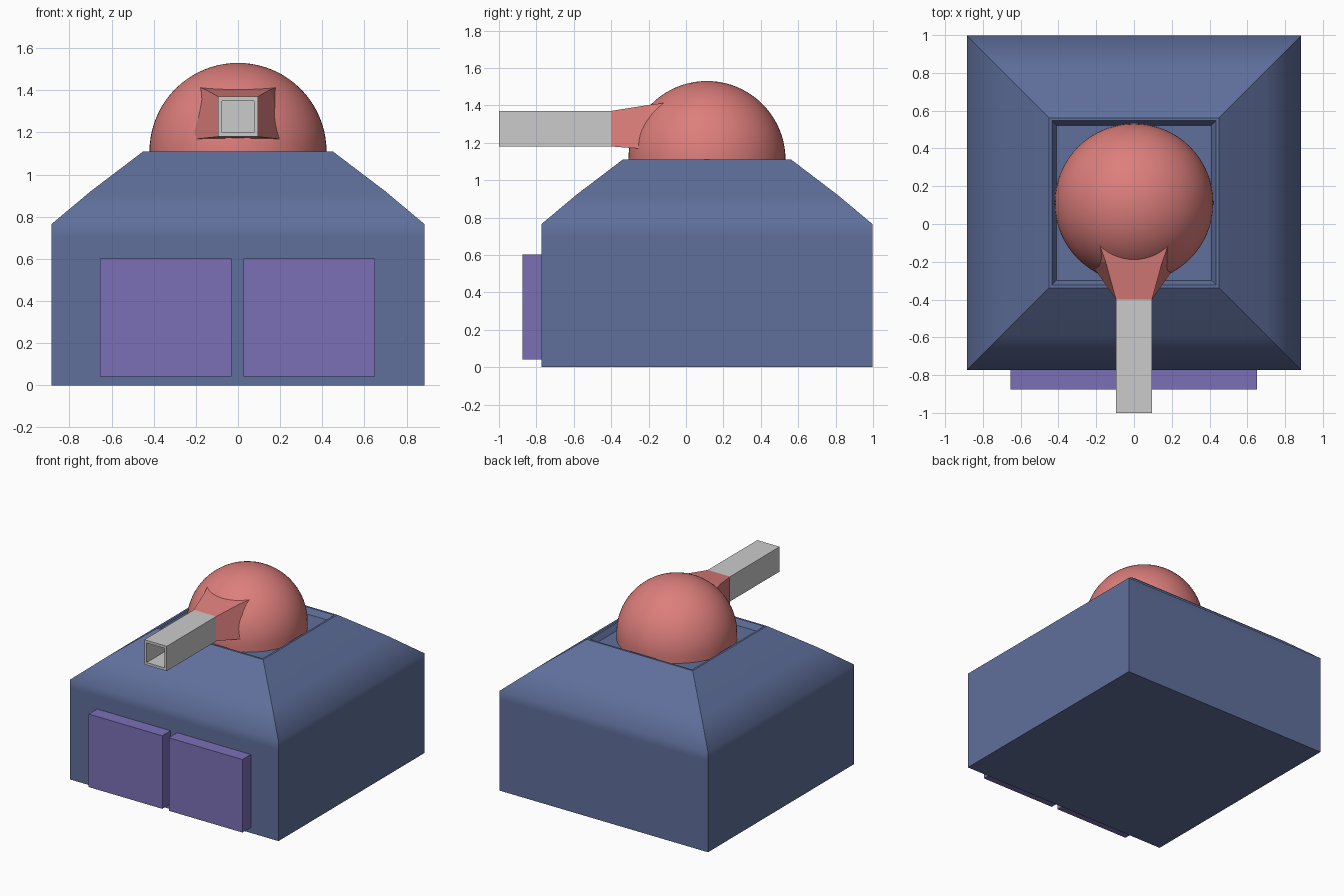
import bpy, bmesh
from math import sin, cos, pi, sqrt

if "Cube" in bpy.data.objects:
    bpy.data.objects.remove(bpy.data.objects["Cube"])

CY = 0.112  # shared y centre of hull and dome


def material(name, rgb):
    m = bpy.data.materials.new(name)
    m.diffuse_color = (*rgb, 1)
    m.use_nodes = True
    m.node_tree.nodes["Principled BSDF"].inputs["Base Color"].default_value = m.diffuse_color
    return m


BLUE = material("hull_blue", (0.115, 0.16, 0.33))
RED = material("dome_red", (0.72, 0.21, 0.20))
PURPLE = material("panel_purple", (0.20, 0.16, 0.47))


def finish(name, bm, mat=None):
    bmesh.ops.recalc_face_normals(bm, faces=bm.faces)
    me = bpy.data.meshes.new(name)
    bm.to_mesh(me)
    bm.free()
    if mat:
        me.materials.append(mat)
    ob = bpy.data.objects.new(name, me)
    bpy.context.collection.objects.link(ob)
    return ob


def loft(bm, rings):
    """Join equal-length loops of points with quads and cap both ends."""
    loops = [[bm.verts.new(p) for p in ring] for ring in rings]
    n = len(loops[0])
    for a, b in zip(loops, loops[1:]):
        for i in range(n):
            j = (i + 1) % n
            bm.faces.new((a[i], a[j], b[j], b[i]))
    bm.faces.new(loops[0][::-1])
    bm.faces.new(loops[-1])


def rect_xz(y, wb, wt, z0, z1):
    """Trapezoid facing the front: half widths at bottom and top."""
    return [(-wb, y, z0), (wb, y, z0), (wt, y, z1), (-wt, y, z1)]


def box(name, x0, x1, y0, y1, z0, z1, mat):
    bm = bmesh.new()
    loft(bm, [[(x0, y, z0), (x1, y, z0), (x1, y, z1), (x0, y, z1)] for y in (y0, y1)])
    return finish(name, bm, mat)


# Hull: square tapered block with a shallow recess on top
profile = [(0.885, 0), (0.885, 0.70), (0.885, 0.765), (0.70, 0.92),
           (0.45, 1.11), (0.435, 1.11), (0.41, 1.07)]
bm = bmesh.new()
loft(bm, [[(sx * h, CY + sy * h, z) for sx, sy in ((-1, -1), (1, -1), (1, 1), (-1, 1))]
          for h, z in profile])
for f in bm.faces:
    f.smooth = True
for e in bm.edges:  # only the shoulder loops shade smoothly
    z0, z1 = (v.co.z for v in e.verts)
    e.smooth = abs(z0 - z1) < 1e-5 and 0.6 < z0 < 1.0
finish("hull", bm, BLUE)

# Dome turret with a short collar reaching the recess floor
R, SEG, STEPS = 0.42, 64, 20
dome = [(R, 1.07)] + [(R * cos(t * pi / 2 / STEPS), 1.11 + R * sin(t * pi / 2 / STEPS))
                      for t in range(STEPS + 1)]
bm = bmesh.new()
rings = [[(r * cos(2 * pi * i / SEG), CY + r * sin(2 * pi * i / SEG), z)
          for i in range(SEG)] for r, z in dome[:-1]]
loft(bm, rings)
bm.faces.ensure_lookup_table()
top = max(bm.faces, key=lambda f: f.calc_center_median().z)
pole = bmesh.ops.poke(bm, faces=[top])["verts"][0]
pole.co.z = 1.11 + R
for f in bm.faces:
    f.smooth = len(f.verts) < 5
finish("dome", bm, RED)

# Flared gun mount growing out of the dome
bm = bmesh.new()
loft(bm, [rect_xz(-0.40, 0.095, 0.095, 1.18, 1.37),
          rect_xz(-0.20, 0.235, 0.15, 1.165, 1.402),
          rect_xz(-0.10, 0.265, 0.185, 1.16, 1.415),
          rect_xz(0.05, 0.265, 0.185, 1.16, 1.415)])
finish("gun_mount", bm, RED)

# Hollow square barrel
bm = bmesh.new()
O, I, ZC = 0.095, 0.075, 1.275
loft(bm, [rect_xz(y, h, h, ZC - h, ZC + h)
          for y, h in ((-0.38, O), (-1.0, O), (-1.0, I), (-0.42, I))])
finish("barrel", bm)

# Pair of front panels
for side, x0, x1 in (("left", -0.655, -0.03), ("right", 0.025, 0.65)):
    box(side + "_front_panel", x0, x1, -0.875, -0.77, 0.042, 0.602, PURPLE)
